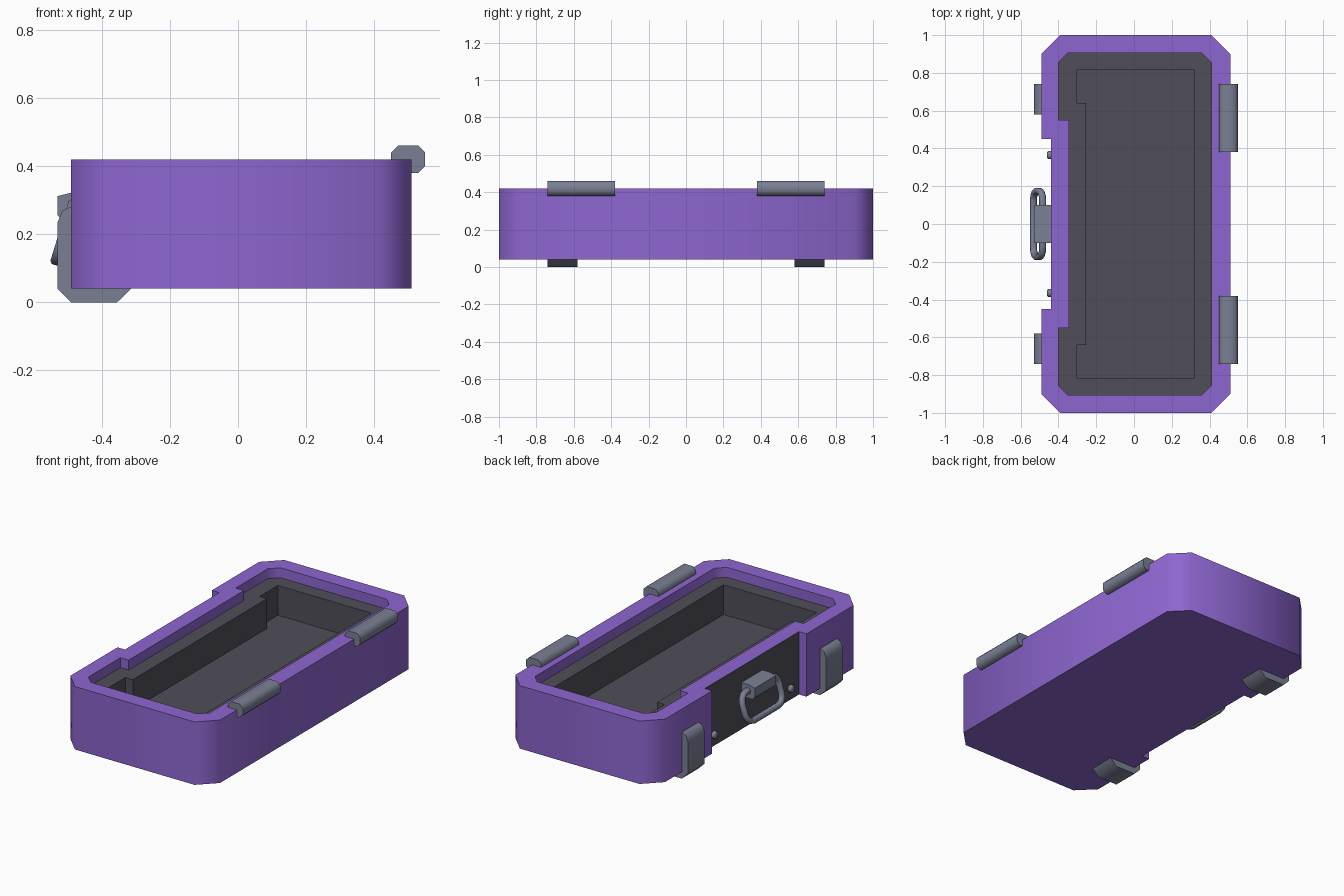
import bpy, bmesh, math
from mathutils import Vector, Matrix

if "Cube" in bpy.data.objects:
    bpy.data.objects.remove(bpy.data.objects["Cube"])


def material(name, rgb):
    m = bpy.data.materials.new(name)
    m.diffuse_color = (*rgb, 1)
    m.use_nodes = True
    m.node_tree.nodes["Principled BSDF"].inputs["Base Color"].default_value = m.diffuse_color
    return m


PURPLE = material("purple_shell", (0.27, 0.133, 0.631))
DARK = material("dark_lining", (0.08, 0.077, 0.098))
GREY = material("grey_metal", (0.195, 0.216, 0.296))


def loft(name, loops, mats, cap_first=True, cap_last=True, closed=False, fix_normals=True):
    """Skin a list of equal-length point loops into one object."""
    bm = bmesh.new()
    rows = [[bm.verts.new(p) for p in lp] for lp in loops]
    n = len(rows[0])
    pairs = list(zip(rows, rows[1:])) + ([(rows[-1], rows[0])] if closed else [])
    for a, b in pairs:
        for i in range(n):
            j = (i + 1) % n
            bm.faces.new((a[i], a[j], b[j], b[i]))
    if cap_first:
        bm.faces.new(rows[0][::-1])
    if cap_last:
        bm.faces.new(rows[-1])
    bmesh.ops.remove_doubles(bm, verts=bm.verts, dist=1e-5)
    if fix_normals:
        bmesh.ops.recalc_face_normals(bm, faces=bm.faces)
    me = bpy.data.meshes.new(name)
    bm.to_mesh(me)
    bm.free()
    for m in mats:
        me.materials.append(m)
    ob = bpy.data.objects.new(name, me)
    bpy.context.collection.objects.link(ob)
    bpy.ops.object.select_all(action='DESELECT')
    ob.select_set(True)
    bpy.context.view_layer.objects.active = ob
    bpy.ops.object.shade_smooth_by_angle(angle=math.radians(50))
    return ob


def outline(x0, x1, y, c, xn, yn, z):
    """Chamfered rectangle with a notch in its left side, counter-clockwise."""
    pts = [(x0 + c, -y), (x1 - c, -y), (x1, -y + c), (x1, y - c), (x1 - c, y), (x0 + c, y),
           (x0, y - c), (x0, yn), (xn, yn), (xn, -yn), (x0, -yn), (x0, -y + c)]
    return [(px, py, z) for px, py in pts]


def extrude_y(name, profile, y0, y1):
    """Extrude an (x, z) profile along y."""
    return loft(name, [[(x, y, z) for x, z in profile] for y in (y0, y1)], [GREY])


# Shell: outer wall, rim and recessed lip
outer = (-0.49, 0.51, 1.0, 0.10, -0.44, 0.45)
lip = (-0.40, 0.41, 0.905, 0.05, -0.345, 0.55)
hollow = (-0.305, 0.32, 0.815, 0.0, -0.255, 0.64)
shell = loft("case_shell", [outline(*outer, 0.04), outline(*outer, 0.42),
                            outline(*lip, 0.42), outline(*lip, 0.36)],
             [PURPLE, DARK], cap_last=False, fix_normals=False)
# Dark panel at the back of the side notch
for f in shell.data.polygons:
    if f.normal.x < -0.9 and abs(f.center.x + 0.44) < 0.005:
        f.material_index = 1

# Lining: ledge, hollow walls and floor
loft("case_lining", [outline(*lip, 0.36), outline(*hollow, 0.36), outline(*hollow, 0.18)],
     [DARK], cap_first=False, fix_normals=False)

# Parts repeated at both ends
foot = [(-0.53, 0.04), (-0.49, 0.0), (-0.355, 0.0), (-0.312, 0.042), (-0.48, 0.045),
        (-0.48, 0.28), (-0.493, 0.28), (-0.517, 0.268), (-0.53, 0.235)]
hinge = [(0.45, 0.40), (0.47, 0.38), (0.53, 0.38), (0.55, 0.40),
         (0.55, 0.44), (0.53, 0.46), (0.47, 0.46), (0.45, 0.44)]
for s, side in ((-1, "front"), (1, "rear")):
    extrude_y(f"{side}_corner_foot", foot, s * 0.58, s * 0.74)
    extrude_y(f"{side}_hinge", hinge, s * 0.38, s * 0.74)
    # Small round stud on the dark panel
    loft(f"{side}_stud", [[(x, s * 0.365 + r * math.cos(a), 0.11 + r * math.sin(a))
                           for a in (k * math.tau / 10 for k in range(10))]
                          for x, r in ((-0.435, 0.022), (-0.454, 0.022), (-0.46, 0.016))], [GREY])

# Clasp that holds the pull ring
clasp = [(-0.435, 0.24), (-0.515, 0.24), (-0.53, 0.255), (-0.53, 0.312),
         (-0.49, 0.322), (-0.435, 0.322)]
extrude_y("ring_clasp", clasp, -0.10, 0.10)


# Pull ring: rounded rectangle swept with a bevelled square section, tilted outwards
def ring_loop(inset, depth):
    hy, hz, r = 0.19 - inset, 0.10 - inset, 0.07 - inset
    place = Matrix.Translation((-0.508, 0, 0.205)) @ Matrix.Rotation(math.radians(17), 4, 'Y')
    pts = []
    for q, (sy, sz) in enumerate(((1, 1), (-1, 1), (-1, -1), (1, -1))):
        for k in range(4):
            a = (q + k / 3) * math.pi / 2
            pts.append(place @ Vector((depth, sy * (hy - r) + r * math.cos(a),
                                       sz * (hz - r) + r * math.sin(a))))
    return pts


section = [(0.0, -0.01), (0.0, 0.01), (0.008, 0.017), (0.024, 0.017),
           (0.032, 0.01), (0.032, -0.01), (0.024, -0.017), (0.008, -0.017)]
loft("pull_ring", [ring_loop(*p) for p in section], [GREY],
     cap_first=False, cap_last=False, closed=True)
